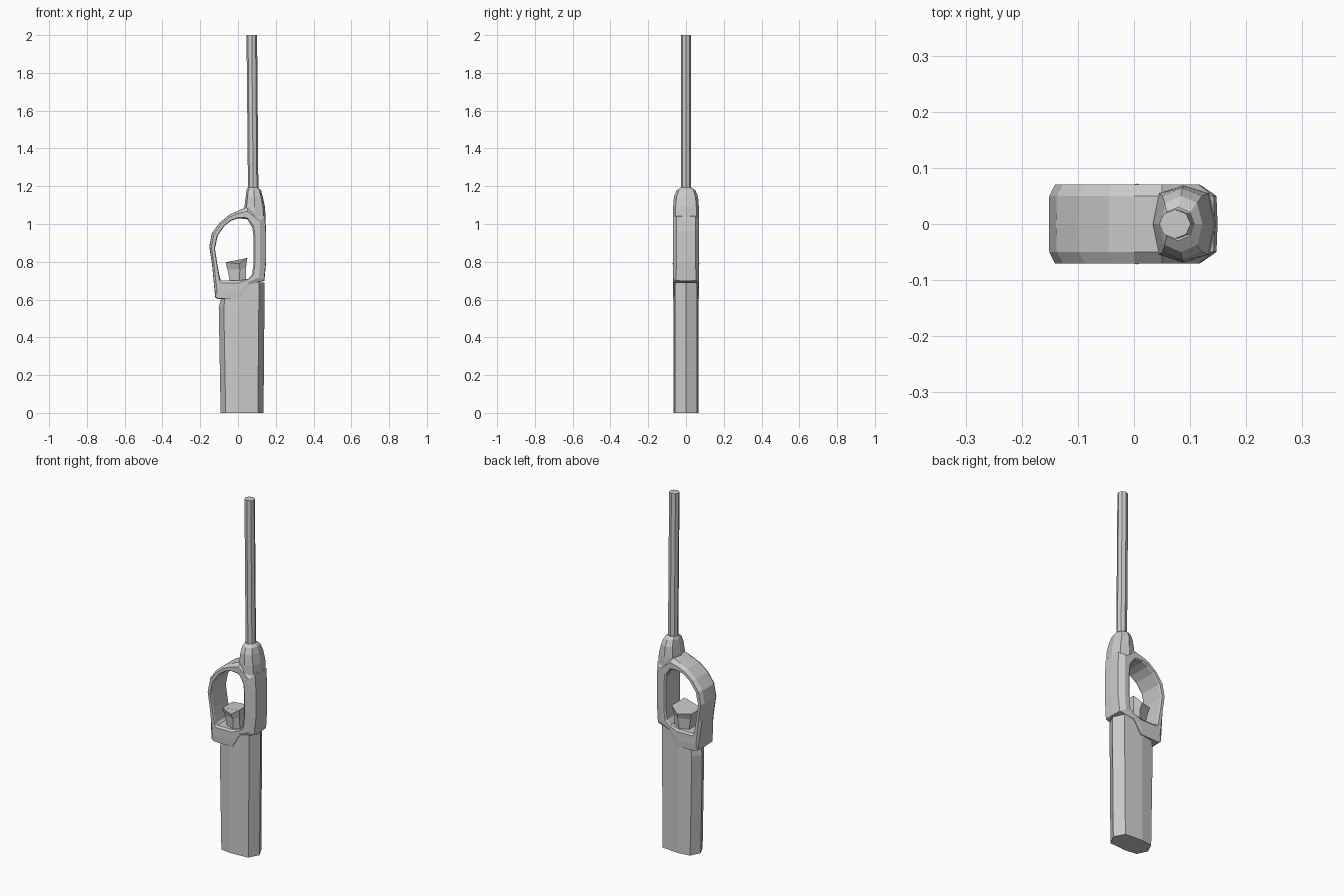
import bpy, bmesh, math


def skin(name, sections, closed=False):
    """Join equal-length point loops into one flat-shaded skin."""
    bm = bmesh.new()
    loops = [[bm.verts.new(p) for p in s] for s in sections]
    n = len(loops[0])
    pairs = list(zip(loops, loops[1:]))
    if closed:
        pairs.append((loops[-1], loops[0]))
    for a, b in pairs:
        for i in range(n):
            j = (i + 1) % n
            bm.faces.new((a[i], a[j], b[j], b[i]))
    if not closed:
        bm.faces.new(loops[0])
        bm.faces.new(loops[-1])
    bmesh.ops.recalc_face_normals(bm, faces=bm.faces)
    mesh = bpy.data.meshes.new(name)
    bm.to_mesh(mesh)
    bm.free()
    obj = bpy.data.objects.new(name, mesh)
    bpy.context.collection.objects.link(obj)
    return obj


def mirrored(half):
    """Close a half outline across y = 0; end points on the axis stay single."""
    return half + [(x, -y, z) for x, y, z in reversed(half) if abs(y) > 1e-6]


def octagon(x0, x1, hy, z, k=0.71):
    cx, hx = (x0 + x1) / 2, (x1 - x0) / 2
    return mirrored([(x0, 0, z), (cx - k * hx, k * hy, z), (cx, hy, z),
                     (cx + k * hx, k * hy, z), (x1, 0, z)])


# Handle: long eight-sided grip with a ridge at each edge
def grip(left, left_in, right, z):
    return mirrored([(left, 0, z), (left_in, 0.056, z), (0, 0.066, z),
                     (right - 0.03, 0.058, z), (right, 0, z)])


skin("handle", [grip(-0.092, -0.065, 0.135, 0), grip(-0.102, -0.075, 0.14, 0.56),
                grip(-0.088, -0.068, 0.14, 0.61), grip(-0.088, -0.068, 0.14, 0.69)])


# Guard frame: one closed ring made of the collar, finger loop and back column
# outer x, outer z, inner x, inner z, outer half-width, chamfer share
stations = [
    (-0.12, 0.615, -0.095, 0.71, 0.066, 0.35),
    (-0.136, 0.78, -0.110, 0.79, 0.05, 0.35),
    (-0.151, 0.88, -0.122, 0.87, 0.05, 0.35),
    (-0.138, 0.95, -0.107, 0.94, 0.05, 0.35),
    (-0.098, 1.005, -0.070, 0.992, 0.05, 0.35),
    (-0.045, 1.048, -0.035, 1.018, 0.05, 0.35),
    (0.0, 1.068, 0.0, 1.03, 0.05, 0.35),
    (0.05, 1.09, 0.05, 1.025, 0.05, 0.35),
    (0.142, 1.04, 0.076, 0.98, 0.05, 0.4),
    (0.147, 0.96, 0.082, 0.93, 0.05, 0.45),
    (0.147, 0.80, 0.082, 0.79, 0.05, 0.45),
    (0.138, 0.70, 0.075, 0.735, 0.054, 0.45),
    (0.055, 0.68, 0.055, 0.71, 0.066, 0.4),
    (0.012, 0.605, 0.005, 0.70, 0.07, 0.4),
    (-0.105, 0.605, -0.085, 0.70, 0.066, 0.35),
]


def frame_section(ox, oz, ix, iz, yo, f):
    def at(t, y):
        return (ox + (ix - ox) * t, y, oz + (iz - oz) * t)
    return mirrored([at(-0.03, 0), at(0, yo), at(f, 0.07), at(0.88, 0.07),
                     at(1, 0.062), at(1, 0)])


skin("guard_frame", [frame_section(*s) for s in stations], closed=True)

# Neck: shoulder narrowing up to the tube
skin("neck", [octagon(0.032, 0.146, 0.069, 1.035, 0.8),
              octagon(0.034, 0.143, 0.068, 1.09, 0.8),
              octagon(0.041, 0.131, 0.064, 1.145, 0.78),
              octagon(0.045, 0.122, 0.050, 1.178, 0.75),
              octagon(0.050, 0.108, 0.030, 1.192)])

# Tube: slim eight-sided barrel, leaning slightly
skin("tube", [octagon(0.053, 0.108, 0.026, 1.17),
              octagon(0.045, 0.101, 0.026, 2.0)])


# Trigger: block flaring out to a scooped, sloping top
def trigger_section(x0, xm, x1, w, z0, zm, z1):
    return mirrored([(x0, w * 0.65, z0), (xm, w, zm), (x1, w * 0.8, z1)])


skin("trigger", [trigger_section(-0.04, 0.005, 0.042, 0.052, 0.68, 0.68, 0.69),
                 trigger_section(-0.056, 0.01, 0.042, 0.06, 0.76, 0.76, 0.77),
                 trigger_section(-0.066, 0.005, 0.05, 0.072, 0.797, 0.79, 0.82)])
